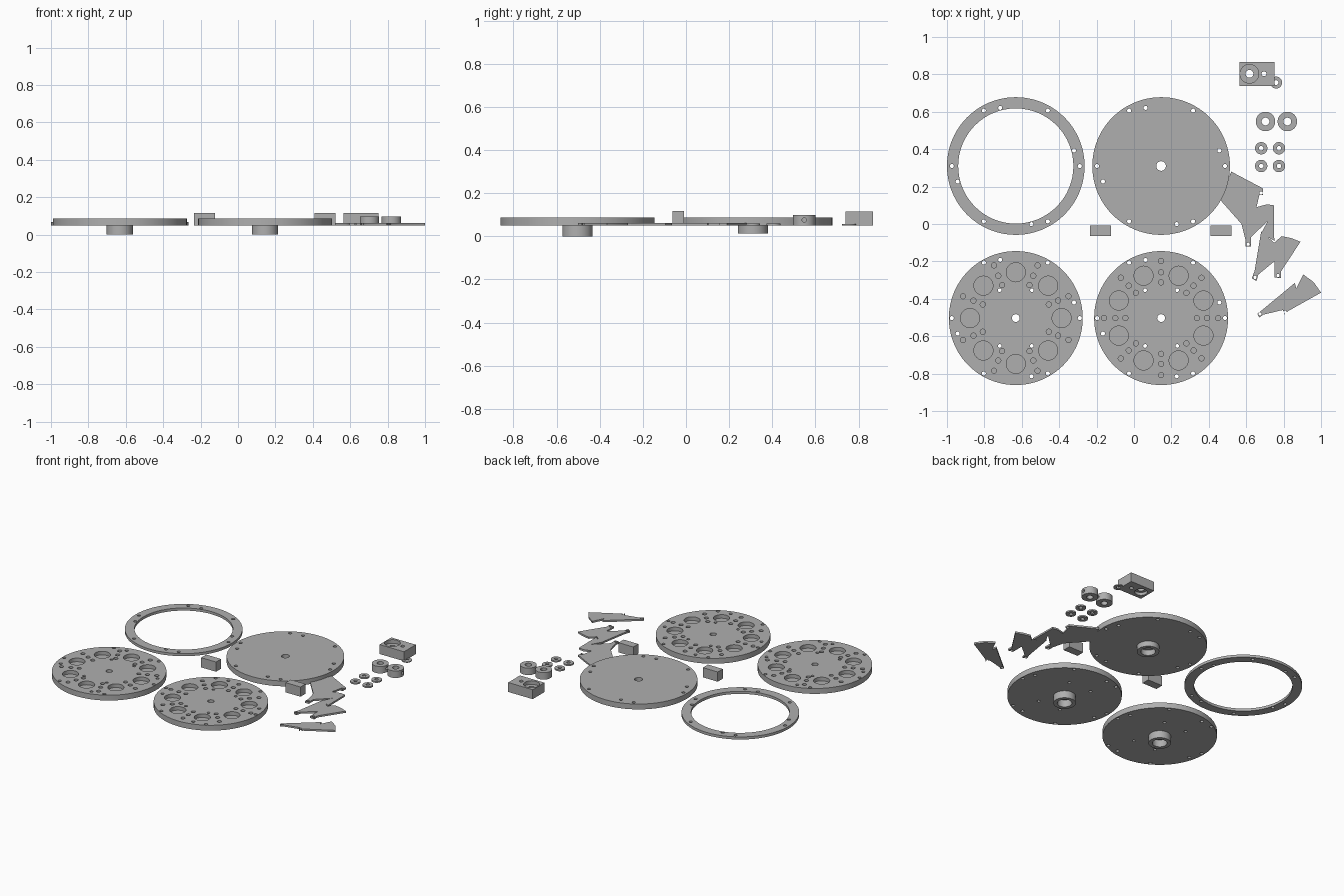
import bpy
import bmesh
from math import radians, cos, sin, pi
from mathutils import Matrix

if "Cube" in bpy.data.objects:
    bpy.data.objects.remove(bpy.data.objects["Cube"])

grey = bpy.data.materials.new("plain grey")
grey.use_nodes = True
colour = (0.43, 0.43, 0.43, 1)
grey.diffuse_color = colour
grey.node_tree.nodes["Principled BSDF"].inputs["Base Color"].default_value = colour

BASE = 0.05      # underside of the plates
TOP = 0.087      # top of the thick discs


def add_cyl(bm, x, y, r, z0, z1, seg=24):
    bmesh.ops.create_cone(bm, cap_ends=True, segments=seg, radius1=r, radius2=r, depth=z1 - z0,
                          matrix=Matrix.Translation((x, y, (z0 + z1) / 2)))


def add_box(bm, x, y, w, d, z0, z1):
    m = Matrix.Translation((x, y, (z0 + z1) / 2)) @ Matrix.Diagonal((w, d, z1 - z0, 1))
    bmesh.ops.create_cube(bm, size=1, matrix=m)


def add_prism(bm, points, z0, z1):
    face = bm.faces.new([bm.verts.new((x, y, z0)) for x, y in points])
    out = bmesh.ops.extrude_face_region(bm, geom=[face])
    moved = [v for v in out["geom"] if isinstance(v, bmesh.types.BMVert)]
    bmesh.ops.translate(bm, verts=moved, vec=(0, 0, z1 - z0))
    bmesh.ops.recalc_face_normals(bm, faces=bm.faces)


def to_object(name, bm):
    mesh = bpy.data.meshes.new(name)
    bm.to_mesh(mesh)
    bm.free()
    mesh.materials.append(grey)
    ob = bpy.data.objects.new(name, mesh)
    bpy.context.collection.objects.link(ob)
    return ob


def finish(name, bm, holes=()):
    """Turn the solid into an object and cut round holes (x, y, r, z0, z1)."""
    ob = to_object(name, bm)
    bpy.ops.object.select_all(action="DESELECT")
    bpy.context.view_layer.objects.active = ob
    ob.select_set(True)
    if holes:
        cut = bmesh.new()
        for x, y, r, z0, z1 in holes:
            add_cyl(cut, x, y, r, z0, z1, 64 if r > 0.2 else 32 if r > 0.03 else 16)
        cutter = to_object("cutter", cut)
        cutter.hide_render = True
        mod = ob.modifiers.new("holes", "BOOLEAN")
        mod.operation, mod.solver, mod.object = "DIFFERENCE", "EXACT", cutter
        bpy.ops.object.modifier_apply(modifier="holes")
        bpy.data.objects.remove(cutter)
    bpy.ops.object.shade_smooth_by_angle(angle=radians(30))
    return ob


def polar(cx, cy, r, start, count):
    return [(cx + r * cos(radians(start) + 2 * pi * i / count),
             cy + r * sin(radians(start) + 2 * pi * i / count)) for i in range(count)]


def through(points, r):
    return [(x, y, r, -0.1, 0.3) for x, y in points]


def rim_holes(cx, cy):
    return through(polar(cx, cy, 0.342, 0, 6) + polar(cx, cy, 0.322, 15, 4), 0.011)


def hub(name, x, y, z0):
    bm = bmesh.new()
    add_cyl(bm, x, y, 0.07, z0, BASE, 48)
    finish(name, bm, through([(x, y)], 0.046))


LEFT, RIGHT, BACK, FRONT = -0.632, 0.145, 0.31, -0.503

# open ring
bm = bmesh.new()
add_cyl(bm, LEFT, BACK, 0.368, BASE, 0.068, 96)
finish("clamp_ring", bm, through([(LEFT, BACK)], 0.308) + rim_holes(LEFT, BACK))

# cover disc
bm = bmesh.new()
add_cyl(bm, RIGHT, BACK, 0.368, BASE, TOP, 96)
finish("cover_disc", bm, through([(RIGHT, BACK)], 0.026) + rim_holes(RIGHT, BACK))
hub("cover_hub", RIGHT, BACK, 0.013)

# two pocketed discs
for name, x, start in (("pocket_disc_a", LEFT, 0), ("pocket_disc_b", RIGHT, 22.5)):
    bm = bmesh.new()
    add_cyl(bm, x, FRONT, 0.358, BASE, TOP, 96)
    holes = through([(x, FRONT)], 0.021) + rim_holes(x, FRONT)
    inner = [p for i, p in enumerate(polar(x, FRONT, 0.172, 0, 6)) if i % 3]
    holes += through(inner, 0.01)
    holes += [(*p, 0.051, 0.062, 0.2) for p in polar(x, FRONT, 0.245, start, 8)]
    for r in (0.191, 0.245, 0.305):
        holes += [(*p, 0.014, 0.065, 0.2) for p in polar(x, FRONT, r, start + 22.5, 8)]
    finish(name, bm, holes)
    hub(name + "_hub", x, FRONT, 0)

# small bars
for name, x in (("bar_a", -0.18), ("bar_b", 0.465)):
    bm = bmesh.new()
    add_box(bm, x, -0.036, 0.113, 0.055, BASE, 0.117)
    finish(name, bm)

# bearing block with a thin ear
bm = bmesh.new()
add_box(bm, 0.657, 0.803, 0.187, 0.128, BASE, 0.115)
finish("bearing_block", bm, [(0.617, 0.803, 0.05, 0.09, 0.2), (0.617, 0.803, 0.04, 0, 0.07)]
       + through([(0.695, 0.803)], 0.013))
block = bpy.data.objects["bearing_block"]
finish_bore = bmesh.new()
add_cyl(finish_bore, 0.617, 0.803, 0.021, 0, 0.2)
bore = to_object("bore_cutter", finish_bore)
bore.hide_render = True
mod = block.modifiers.new("bore", "BOOLEAN")
mod.operation, mod.solver, mod.object = "DIFFERENCE", "EXACT", bore
bpy.context.view_layer.objects.active = block
bpy.ops.object.modifier_apply(modifier="bore")
bpy.data.objects.remove(bore)
bm = bmesh.new()
add_cyl(bm, 0.76, 0.756, 0.032, BASE, 0.056, 32)
finish("block_ear", bm, through([(0.76, 0.756)], 0.013))

# collars with a cross hole
for name, x in (("collar_a", 0.703), ("collar_b", 0.82)):
    bm = bmesh.new()
    add_cyl(bm, x, 0.548, 0.052, BASE, 0.098, 48)
    collar = finish(name, bm, through([(x, 0.548)], 0.021))
    cut = bmesh.new()
    bmesh.ops.create_cone(cut, cap_ends=True, segments=16, radius1=0.01, radius2=0.01, depth=0.08,
                          matrix=Matrix.Translation((x + 0.045, 0.548, 0.076)) @ Matrix.Rotation(pi / 2, 4, "Y"))
    pin = to_object("pin_cutter", cut)
    pin.hide_render = True
    mod = collar.modifiers.new("pin", "BOOLEAN")
    mod.operation, mod.solver, mod.object = "DIFFERENCE", "EXACT", pin
    bpy.ops.object.modifier_apply(modifier="pin")
    bpy.data.objects.remove(pin)

# washers
for i, x in enumerate((0.68, 0.775)):
    for j, y in enumerate((0.31, 0.405)):
        bm = bmesh.new()
        add_cyl(bm, x, y, 0.033, BASE, 0.06, 32)
        finish(f"washer_{i}{j}", bm, through([(x, y)], 0.012))

# thin fan blades with pivot holes
blades = {
    "blade_back": ([(0.46, 0.13), (0.52, 0.28), (0.69, 0.19), (0.69, 0.155), (0.67, 0.155),
                    (0.655, 0.09), (0.71, 0.105), (0.748, 0.1), (0.75, -0.09), (0.68, -0.05),
                    (0.715, 0.015), (0.625, -0.07), (0.625, -0.12), (0.595, -0.12),
                    (0.595, -0.08), (0.575, 0.0)],
                   [(0.61, -0.108), (0.68, 0.166)]),
    "blade_middle": ([(0.68, -0.04), (0.75, -0.1), (0.79, -0.065), (0.84, -0.075), (0.89, -0.095),
                      (0.785, -0.255), (0.785, -0.29), (0.75, -0.285), (0.75, -0.2),
                      (0.665, -0.27), (0.655, -0.305), (0.63, -0.29), (0.645, -0.25)],
                     [(0.647, -0.285), (0.77, -0.275)]),
    "blade_front": ([(0.66, -0.48), (0.685, -0.46), (0.86, -0.315), (0.868, -0.345), (0.905, -0.27),
                     (0.96, -0.31), (1.0, -0.367), (0.825, -0.465), (0.805, -0.485),
                     (0.795, -0.46), (0.69, -0.485), (0.67, -0.5)],
                    [(0.674, -0.481), (0.808, -0.471)]),
}
for name, (outline, pivots) in blades.items():
    bm = bmesh.new()
    add_prism(bm, outline, BASE, 0.062)
    finish(name, bm, through(pivots, 0.009))
